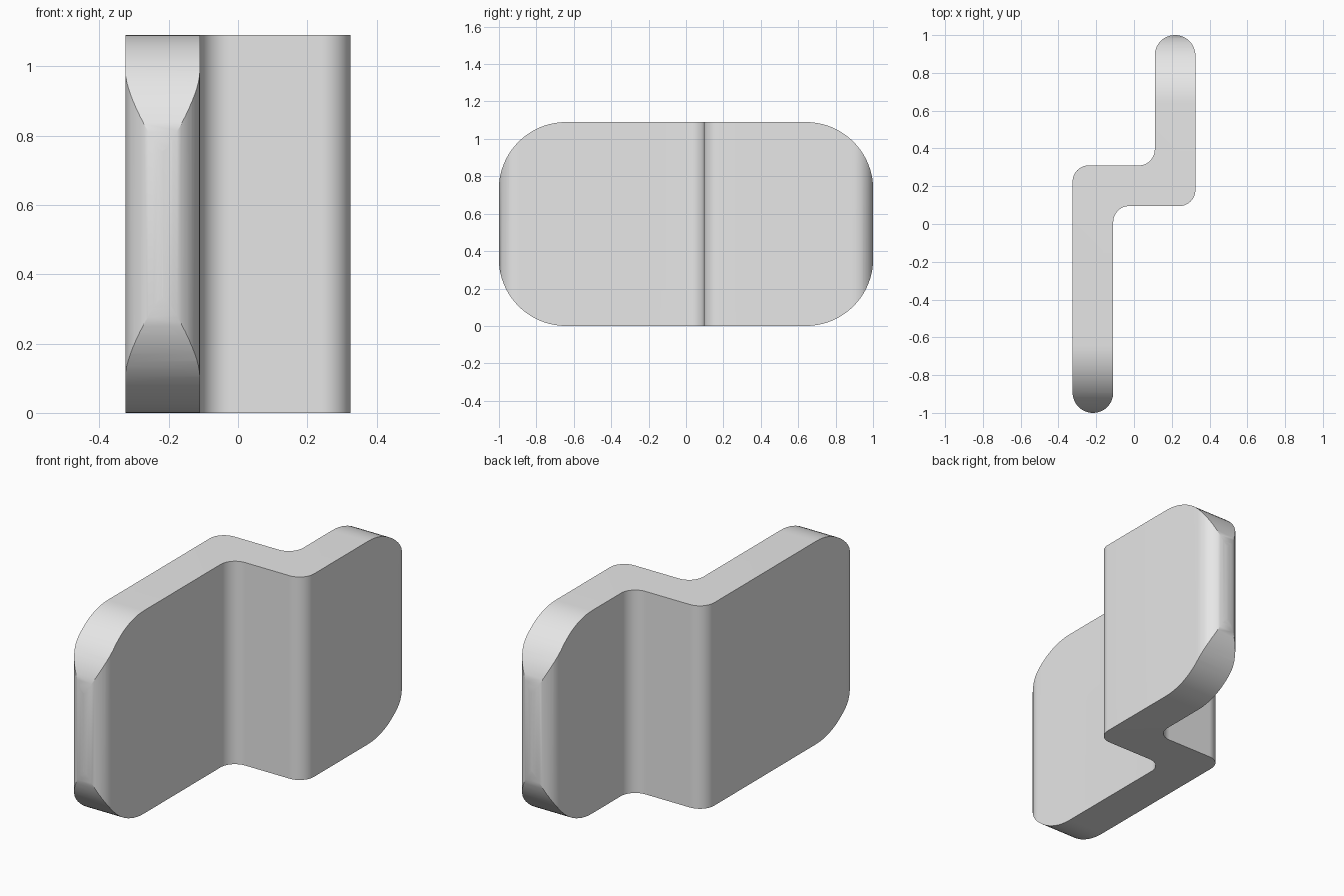
import bpy
import bmesh
import math
from mathutils import Vector

if "Cube" in bpy.data.objects:
    bpy.data.objects.remove(bpy.data.objects["Cube"], do_unlink=True)

HEIGHT = 1.09

grey = bpy.data.materials.new("plain grey")
grey.use_nodes = True
grey.diffuse_color = (0.8, 0.8, 0.8, 1)
grey.node_tree.nodes["Principled BSDF"].inputs["Base Color"].default_value = (0.8, 0.8, 0.8, 1)


def rounded(corners, steps=12):
    """Round each (a, b, radius) right-angled corner of an outline."""
    points = []
    for i, (a, b, r) in enumerate(corners):
        corner = Vector((a, b))
        to_prev = (Vector(corners[i - 1][:2]) - corner).normalized()
        to_next = (Vector(corners[(i + 1) % len(corners)][:2]) - corner).normalized()
        centre = corner + r * (to_prev + to_next)
        for s in range(steps + 1):
            t = math.pi / 2 * s / steps
            points.append(centre - r * (to_next * math.cos(t) + to_prev * math.sin(t)))
    return points


def prism(name, outline, place, depth):
    """Extrude an outline along the given direction."""
    bm = bmesh.new()
    face = bm.faces.new([bm.verts.new(place(p)) for p in outline])
    new = bmesh.ops.extrude_face_region(bm, geom=[face])["geom"]
    bmesh.ops.translate(bm, vec=depth, verts=[g for g in new if isinstance(g, bmesh.types.BMVert)])
    bmesh.ops.recalc_face_normals(bm, faces=bm.faces)
    mesh = bpy.data.meshes.new(name)
    bm.to_mesh(mesh)
    bm.free()
    mesh.materials.append(grey)
    obj = bpy.data.objects.new(name, mesh)
    bpy.context.collection.objects.link(obj)
    return obj


# Offset plan of the plate: two long legs joined by a short step
BEND, TIP = 0.085, 0.107
plan = rounded([
    (-0.325, -1, TIP), (-0.11, -1, TIP), (-0.11, 0.095, BEND), (0.325, 0.095, BEND),
    (0.325, 1, TIP), (0.11, 1, TIP), (0.11, 0.31, BEND), (-0.325, 0.31, BEND)])
plate = prism("stepped_plate", plan, lambda p: (p.x, p.y, -0.1), (0, 0, HEIGHT + 0.2))

# Side outline with large rounded corners trims the plate
END, R = 1.001, 0.36
side = rounded([(-END, 0, R), (END, 0, R), (END, HEIGHT, R), (-END, HEIGHT, R)], 20)
trim = prism("side_trim", side, lambda p: (-0.5, p.x, p.y), (1, 0, 0))
trim.hide_render = True

cut = plate.modifiers.new("round corners", 'BOOLEAN')
cut.operation = 'INTERSECT'
cut.solver = 'EXACT'
cut.object = trim

bpy.ops.object.select_all(action='DESELECT')
plate.select_set(True)
bpy.context.view_layer.objects.active = plate
bpy.ops.object.modifier_apply(modifier=cut.name)
bpy.data.objects.remove(trim, do_unlink=True)
bpy.ops.object.shade_smooth_by_angle(angle=math.radians(30))
